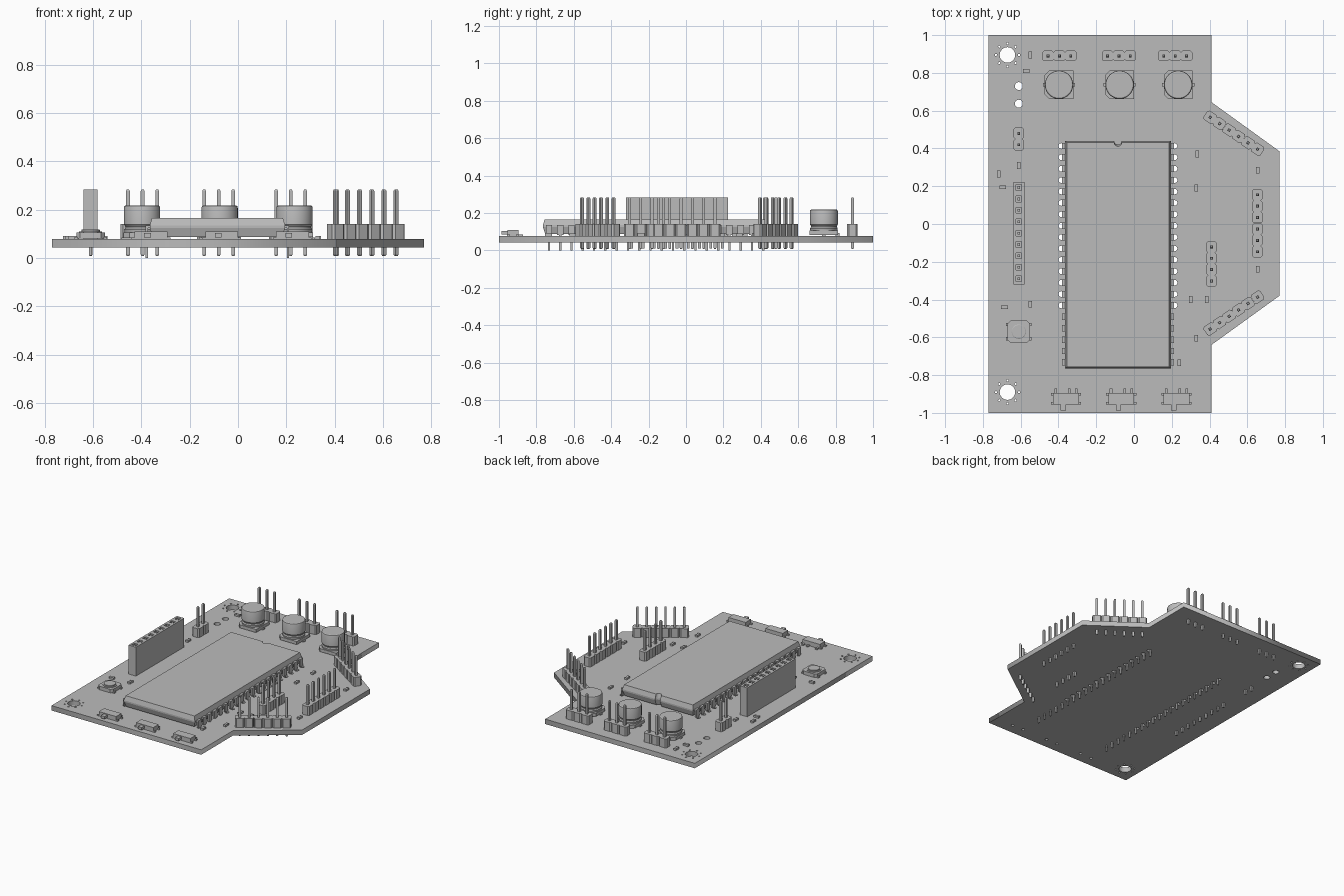
import bpy, bmesh
from math import cos, sin, pi, atan2, hypot
from mathutils import Matrix

if "Cube" in bpy.data.objects:
    bpy.data.objects.remove(bpy.data.objects["Cube"])

grey = bpy.data.materials.new("plain grey")
grey.use_nodes = True
grey.diffuse_color = (0.5, 0.5, 0.5, 1)
grey.node_tree.nodes["Principled BSDF"].inputs["Base Color"].default_value = grey.diffuse_color

BOTTOM, TOP, PITCH = 0.043, 0.078, 0.0603


def finish(name, bm, x=0, y=0, angle=0, smooth=False):
    bmesh.ops.recalc_face_normals(bm, faces=bm.faces)
    mesh = bpy.data.meshes.new(name)
    bm.to_mesh(mesh)
    bm.free()
    mesh.materials.append(grey)
    obj = bpy.data.objects.new(name, mesh)
    bpy.context.collection.objects.link(obj)
    obj.location = (x, y, 0)
    obj.rotation_euler.z = angle
    if smooth:
        bpy.ops.object.select_all(action='DESELECT')
        obj.select_set(True)
        bpy.context.view_layer.objects.active = obj
        bpy.ops.object.shade_smooth_by_angle(angle=pi / 6)
    return obj


def box(bm, x, y, w, d, z0, z1):
    m = Matrix.Translation((x, y, (z0 + z1) / 2)) @ Matrix.Diagonal((w, d, z1 - z0, 1))
    bmesh.ops.create_cube(bm, size=1, matrix=m)


def loft(bm, rings):
    """Skin a stack of matching rings and cap both ends."""
    loops = [[bm.verts.new(p) for p in r] for r in rings]
    n = len(loops[0])
    for a, b in zip(loops, loops[1:]):
        for i in range(n):
            bm.faces.new((a[i], a[(i + 1) % n], b[(i + 1) % n], b[i]))
    bm.faces.new(loops[0][::-1])
    bm.faces.new(loops[-1])


def circle(x, y, r, n=24):
    return [(x + r * cos(2 * pi * i / n), y + r * sin(2 * pi * i / n)) for i in range(n)]


def lathe(bm, profile, n=32):
    loft(bm, [[(px, py, z) for px, py in circle(0, 0, r, n)] for r, z in profile])


def chamfered(w, d, c):
    w, d = w / 2, d / 2
    return [(-w + c, -d), (w - c, -d), (w, -d + c), (w, d - c),
            (w - c, d), (-w + c, d), (-w, d - c), (-w, -d + c)]


def prism(bm, pts, z0, z1, x=0, y=0):
    loft(bm, [[(px + x, py + y, z) for px, py in pts] for z in (z0, z1)])


# Circuit board: outline with every hole cut through
lead_rows = [0.413 - i * PITCH for i in range(20)]
switch_xs = (-0.36, -0.067, 0.225)
outline = [(-0.77, -1), (0.41, -1), (0.41, -0.64), (0.77, -0.38),
           (0.77, 0.385), (0.41, 0.645), (0.41, 1), (-0.77, 1)]
loops = [outline, circle(-0.61, 0.73, 0.021), circle(-0.61, 0.637, 0.021)]
for cy in (0.895, -0.89):
    loops.append(circle(-0.67, cy, 0.041, 32))
    loops += [circle(px, py, 0.006, 8) for px, py in circle(-0.67, cy, 0.061, 8)]
for side in (-1, 1):
    loops += [circle(-0.085 + side * 0.3, y, 0.015, 12) for y in lead_rows[:15]]
    loops += [circle(x + side * 0.045, -0.925, 0.01, 10) for x in switch_xs]
curve = bpy.data.curves.new("board outline", 'CURVE')
curve.dimensions = '2D'
curve.fill_mode = 'BOTH'
curve.extrude = (TOP - BOTTOM) / 2
for pts in loops:
    s = curve.splines.new('POLY')
    s.points.add(len(pts) - 1)
    for p, (x, y) in zip(s.points, pts):
        p.co = (x, y, 0, 1)
    s.use_cyclic_u = True
helper = bpy.data.objects.new("board outline", curve)
bpy.context.collection.objects.link(helper)
bpy.context.view_layer.update()
mesh = bpy.data.meshes.new_from_object(helper.evaluated_get(bpy.context.evaluated_depsgraph_get()))
bpy.data.objects.remove(helper)
mesh.materials.clear()
bm = bmesh.new()
bm.from_mesh(mesh)
bmesh.ops.translate(bm, verts=bm.verts, vec=(0, 0, (TOP + BOTTOM) / 2))
bmesh.ops.remove_doubles(bm, verts=bm.verts, dist=1e-5)
finish("circuit_board", bm)


# Pin headers: chamfered units with square pins, laid between two end pins
def pin_header(name, start, end):
    dx, dy = end[0] - start[0], end[1] - start[1]
    length = hypot(dx, dy)
    count = round(length / PITCH) + 1
    bm = bmesh.new()
    for i in range(count):
        x = -length / 2 + i * length / (count - 1)
        prism(bm, chamfered(PITCH, 0.056, 0.009), TOP, 0.142, x)
        for z0, z1, w0, w1 in ((0.008, 0.014, 0.009, 0.015), (0.014, 0.278, 0.015, 0.015),
                               (0.278, 0.284, 0.015, 0.009)):
            loft(bm, [[(x + sx * w / 2, sy * w / 2, z) for sx, sy in
                       ((-1, -1), (1, -1), (1, 1), (-1, 1))] for z, w in ((z0, w0), (z1, w1))])
    finish(name, bm, (start[0] + end[0]) / 2, (start[1] + end[1]) / 2, atan2(dy, dx))


for i, x in enumerate((-0.395, -0.08, 0.218)):
    pin_header(f"rear_header_{i + 1}", (x - PITCH, 0.89), (x + PITCH, 0.89))
pin_header("two_pin_header", (-0.61, 0.42), (-0.61, 0.48))
pin_header("left_edge_header", (0.653, -0.147), (0.653, 0.155))
pin_header("four_pin_header", (0.41, -0.302), (0.41, -0.121))
pin_header("rear_diagonal_header", (0.403, 0.565), (0.654, 0.396))
pin_header("front_diagonal_header", (0.403, -0.556), (0.654, -0.387))

# Socket strip: tall bar with open square sockets
bm = bmesh.new()
sockets = [0.193 - i * PITCH for i in range(9)]
box(bm, -0.61, -0.048, 0.058, 0.543, TOP, 0.255)
for x in (-0.632, -0.588):
    box(bm, x, -0.048, 0.014, 0.543, 0.255, 0.284)
edges = [0.2235] + [v for y in sockets for v in (y + 0.015, y - 0.015)] + [-0.3195]
for a, b in zip(edges[::2], edges[1::2]):
    box(bm, -0.61, (a + b) / 2, 0.03, a - b, 0.255, 0.284)
for y in sockets:
    box(bm, -0.61, y, 0.012, 0.014, 0.255, 0.28)
    box(bm, -0.61, y, 0.012, 0.014, 0.01, TOP)
finish("socket_strip", bm)

# Large chip: drafted body with a half-round notch at the rear
bm = bmesh.new()


def chip_ring(z, inset):
    w, d = 0.28 - inset, 0.6025 - inset
    notch = [(0.02 * cos(a), d - 0.02 * sin(a), z) for a in [i * pi / 8 for i in range(9)]]
    return [(-w, -d, z), (w, -d, z), (w, d, z)] + notch + [(-w, d, z)]


loft(bm, [chip_ring(0.088, 0.012), chip_ring(0.125, 0), chip_ring(0.135, 0), chip_ring(0.166, 0.009)])
finish("main_chip", bm, -0.085, -0.1625)

# Chip leads: shoulder, wide leg and thin tip
bm = bmesh.new()
for side in (-1, 1):
    for y in lead_rows:
        box(bm, -0.085 + side * 0.278, y, 0.034, 0.034, 0.125, 0.135)
        box(bm, -0.085 + side * 0.292, y, 0.01, 0.034, 0.083, 0.135)
        box(bm, -0.085 + side * 0.292, y, 0.01, 0.012, 0.0, 0.083)
finish("chip_leads", bm)

# Can capacitors: chamfered base, necked can and two terminals
for i, x in enumerate((-0.397, -0.076, 0.234)):
    bm = bmesh.new()
    base = chamfered(0.152, 0.152, 0.024)
    base[1:3] = [(0.076, -0.076)]
    base[2:4] = [(0.076, 0.076)]
    prism(bm, base, 0.083, 0.105)
    for side in (-1, 1):
        box(bm, side * 0.06, 0, 0.05, 0.02, TOP, 0.086)
    lathe(bm, [(0.072, 0.105), (0.074, 0.118), (0.069, 0.125), (0.069, 0.131), (0.075, 0.138),
               (0.075, 0.208), (0.073, 0.215), (0.068, 0.218)], 40)
    finish(f"capacitor_{i + 1}", bm, x, 0.737, smooth=True)

# Push button: square case, round plunger and four feet
bm = bmesh.new()
prism(bm, chamfered(0.118, 0.118, 0.016), TOP + 0.003, 0.106)
lathe(bm, [(0.047, 0.104), (0.047, 0.11), (0.038, 0.11), (0.038, 0.117), (0.035, 0.119)])
for sx in (-1, 1):
    for sy in (-1, 1):
        box(bm, sx * 0.058, sy * 0.038, 0.018, 0.018, TOP, 0.088)
finish("push_button", bm, -0.61, -0.57, smooth=True)

# Slide switches: case, lever, corner tabs and rear pins
for i, x in enumerate(switch_xs):
    bm = bmesh.new()
    box(bm, 0, 0, 0.136, 0.06, TOP, 0.11)
    box(bm, -0.015, -0.045, 0.028, 0.034, 0.086, 0.104)
    for side in (-1, 1):
        for y in (-0.024, 0.024):
            box(bm, side * 0.072, y, 0.016, 0.014, TOP, 0.086)
    for px in (-0.055, 0.018, 0.055):
        box(bm, px, 0.04, 0.014, 0.026, TOP, 0.086)
    finish(f"slide_switch_{i + 1}", bm, x, -0.925)

# Small chip components: lengthwise (True) or crosswise, with end caps
small_parts = [
    (-0.55, 0.895, True), (-0.57, 0.81, False), (-0.61, 0.31, True), (-0.715, 0.265, True),
    (-0.695, 0.195, False), (-0.685, -0.44, False), (-0.55, -0.425, True), (0.335, 0.37, True),
    (0.33, 0.19, True), (0.655, 0.285, True), (0.655, -0.24, True), (0.3, -0.4, True),
    (0.385, -0.4, True), (0.33, -0.605, True), (0.24, -0.735, True)]
for i, (x, y, lengthwise) in enumerate(small_parts):
    bm = bmesh.new()
    box(bm, 0, 0, 0.022, 0.017, TOP, 0.091)
    for side in (-1, 1):
        box(bm, side * 0.0145, 0, 0.007, 0.019, TOP, 0.092)
    finish(f"small_component_{i + 1}", bm, x, y, pi / 2 if lengthwise else 0)
